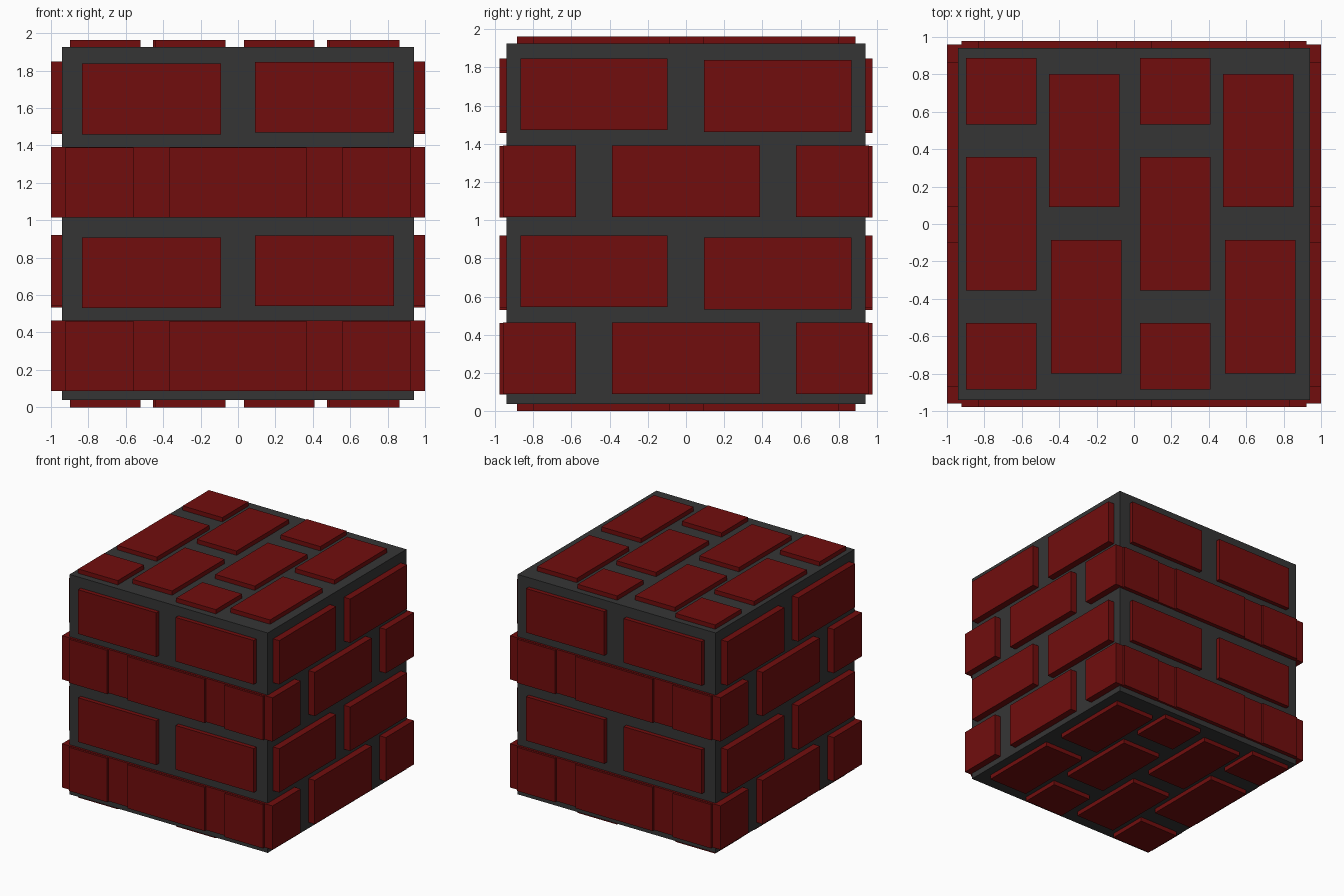
import bpy
import bmesh

if "Cube" in bpy.data.objects:
    bpy.data.objects.remove(bpy.data.objects["Cube"])


def material(name, rgb):
    m = bpy.data.materials.new(name)
    m.diffuse_color = (*rgb, 1.0)
    m.use_nodes = True
    m.node_tree.nodes["Principled BSDF"].inputs["Base Color"].default_value = m.diffuse_color
    return m


red = material("brick red", (0.165, 0.004, 0.004))
grey = material("mortar grey", (0.036, 0.036, 0.036))


def boxes(name, mat, ranges):
    """One object made of boxes given as (x range, y range, z range)."""
    bm = bmesh.new()
    for box in ranges:
        verts = bmesh.ops.create_cube(bm, size=1)["verts"]
        for v in verts:
            v.co = [lo + (c + 0.5) * (hi - lo) for c, (lo, hi) in zip(v.co, box)]
    mesh = bpy.data.meshes.new(name)
    bm.to_mesh(mesh)
    bm.free()
    mesh.materials.append(mat)
    obj = bpy.data.objects.new(name, mesh)
    bpy.context.collection.objects.link(obj)
    return obj


# Mortar core
boxes("mortar_core", grey, [((-0.941, 0.941), (-0.941, 0.941), (0.038, 1.926))])

STEP = 0.928          # height between matching courses
X, Y, Z = (-1.0, 1.0), (-0.978, 0.978), (0.0, 1.963)

# Every brick runs right through the core and shows on both opposite faces
front, side = [], []
for k in (0, STEP):
    # Corner courses
    for xr in ((-0.922, -0.558), (-0.367, 0.367), (0.558, 0.922)):
        front.append((xr, Y, (0.086 + k, 0.461 + k)))
    for yr in ((-0.96, -0.577), (-0.387, 0.387), (0.577, 0.96)):
        side.append((X, yr, (0.088 + k, 0.464 + k)))
    # Two-brick courses, slightly uneven in height
    front.append(((-0.834, -0.092), Y, (0.530 + k, 0.909 + k)))
    front.append(((0.092, 0.834), Y, (0.541 + k, 0.919 + k)))
    side.append((X, (-0.868, -0.096), (0.544 + k, 0.920 + k)))
    side.append((X, (0.094, 0.866), (0.533 + k, 0.910 + k)))
boxes("front_back_bricks", red, front)
boxes("side_bricks", red, side)

# Top and bottom paving: alternating columns of three and two bricks
paving = []
for k in (0, 0.931):
    for yr in ((0.532, 0.887), (-0.356, 0.358), (-0.885, -0.53)):
        paving.append(((-0.898 + k, -0.522 + k), yr, Z))
    paving.append(((-0.455 + k, -0.078 + k), (0.091, 0.802), Z))
    paving.append(((-0.444 + k, -0.067 + k), (-0.799, -0.085), Z))
boxes("top_bottom_bricks", red, paving)
